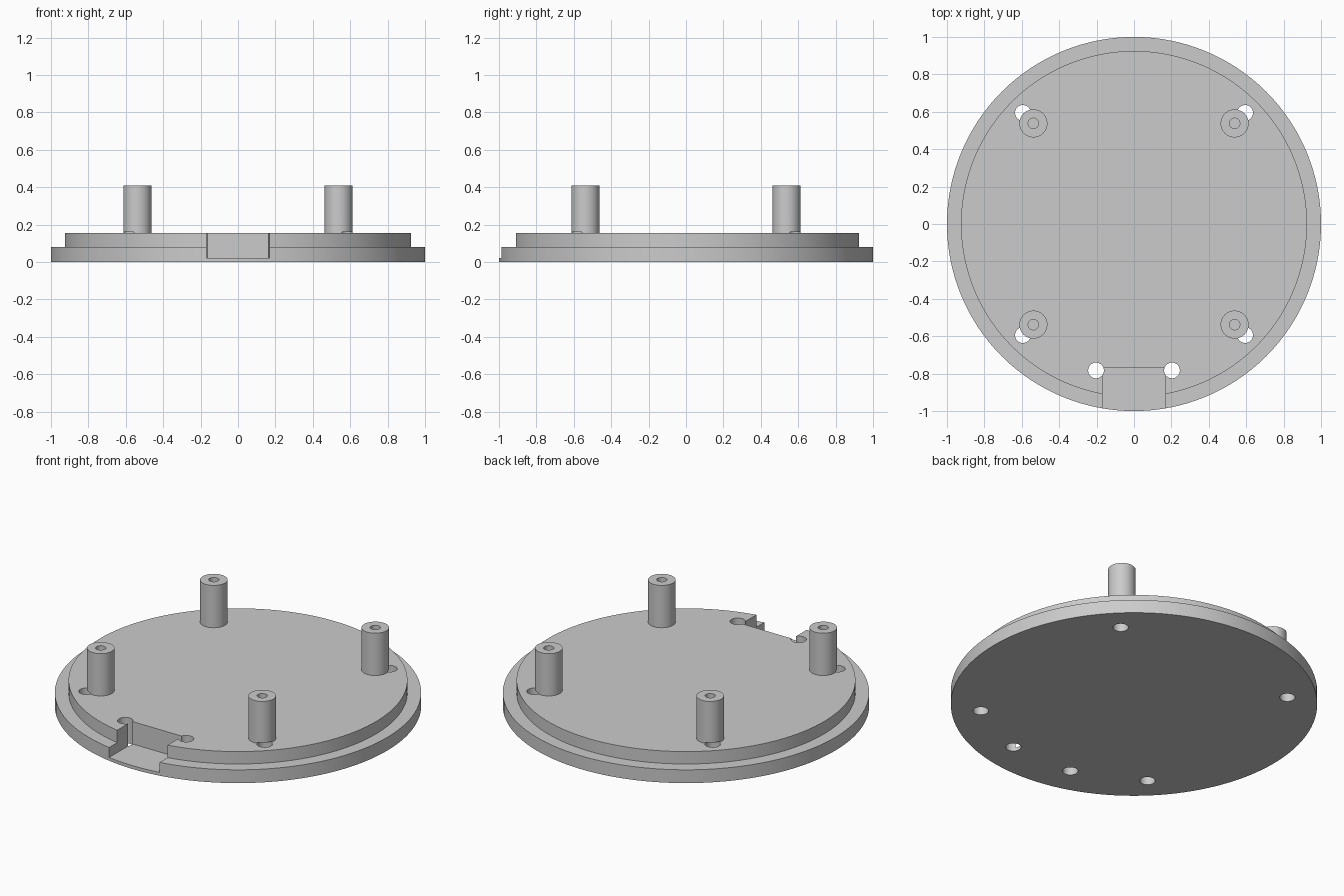
import bpy
import math

if "Cube" in bpy.data.objects:
    bpy.data.objects.remove(bpy.data.objects["Cube"], do_unlink=True)

RIM_TOP, PLATE_TOP, POST_TOP = 0.08, 0.155, 0.41
POST_POS, HOLE_POS = 0.538, 0.594
HOLE_R = 0.042

grey = bpy.data.materials.new("plain grey")
grey.use_nodes = True
colour = (0.6, 0.6, 0.6, 1)
grey.diffuse_color = colour
grey.node_tree.nodes["Principled BSDF"].inputs["Base Color"].default_value = colour


def cylinder(name, x, y, radius, z0, z1, sides=48):
    bpy.ops.mesh.primitive_cylinder_add(
        vertices=sides, radius=radius, depth=z1 - z0, location=(x, y, (z0 + z1) / 2))
    ob = bpy.context.object
    ob.name = name
    ob.data.materials.append(grey)
    return ob


def box(name, x0, x1, y0, y1, z0, z1):
    bpy.ops.mesh.primitive_cube_add(
        size=1, location=((x0 + x1) / 2, (y0 + y1) / 2, (z0 + z1) / 2))
    ob = bpy.context.object
    ob.name = name
    ob.scale = (x1 - x0, y1 - y0, z1 - z0)
    ob.data.materials.append(grey)
    return ob


def combine(target, tool, operation="DIFFERENCE"):
    """Apply a boolean and discard the tool object."""
    tool.hide_render = True
    mod = target.modifiers.new(operation.title(), "BOOLEAN")
    mod.operation, mod.solver, mod.object = operation, "EXACT", tool
    bpy.context.view_layer.objects.active = target
    bpy.ops.object.modifier_apply(modifier=mod.name)
    bpy.data.objects.remove(tool, do_unlink=True)


def finish(ob):
    bpy.ops.object.select_all(action="DESELECT")
    ob.select_set(True)
    bpy.context.view_layer.objects.active = ob
    bpy.ops.object.shade_smooth_by_angle(angle=math.radians(30))


# Stepped round base plate
plate = cylinder("base_plate", 0, 0, 1.0, 0, RIM_TOP, 128)
combine(plate, cylinder("raised_disc", 0, 0, 0.925, 0.04, PLATE_TOP, 128), "UNION")

# Connector notch in the front edge, with a thin floor
combine(plate, box("notch_cutter", -0.168, 0.168, -1.2, -0.77, 0.02, 0.3))

# Through holes beside the notch
for sx in (-1, 1):
    combine(plate, cylinder("cable_hole", sx * 0.203, -0.783, HOLE_R, -0.1, 0.3))

# Four hollow posts, each with a through hole just outside it
for side, sx in (("left", 1), ("right", -1)):
    for end, sy in (("front", -1), ("back", 1)):
        post = cylinder(f"{end}_{side}_post", sx * POST_POS, sy * POST_POS,
                        0.075, PLATE_TOP, POST_TOP)
        combine(post, cylinder("bore", sx * POST_POS, sy * POST_POS,
                               0.028, PLATE_TOP + 0.02, 0.5, 32))
        for part in (plate, post):
            combine(part, cylinder("corner_hole", sx * HOLE_POS, sy * HOLE_POS,
                                   HOLE_R, -0.1, PLATE_TOP + 0.006))
        finish(post)
finish(plate)
